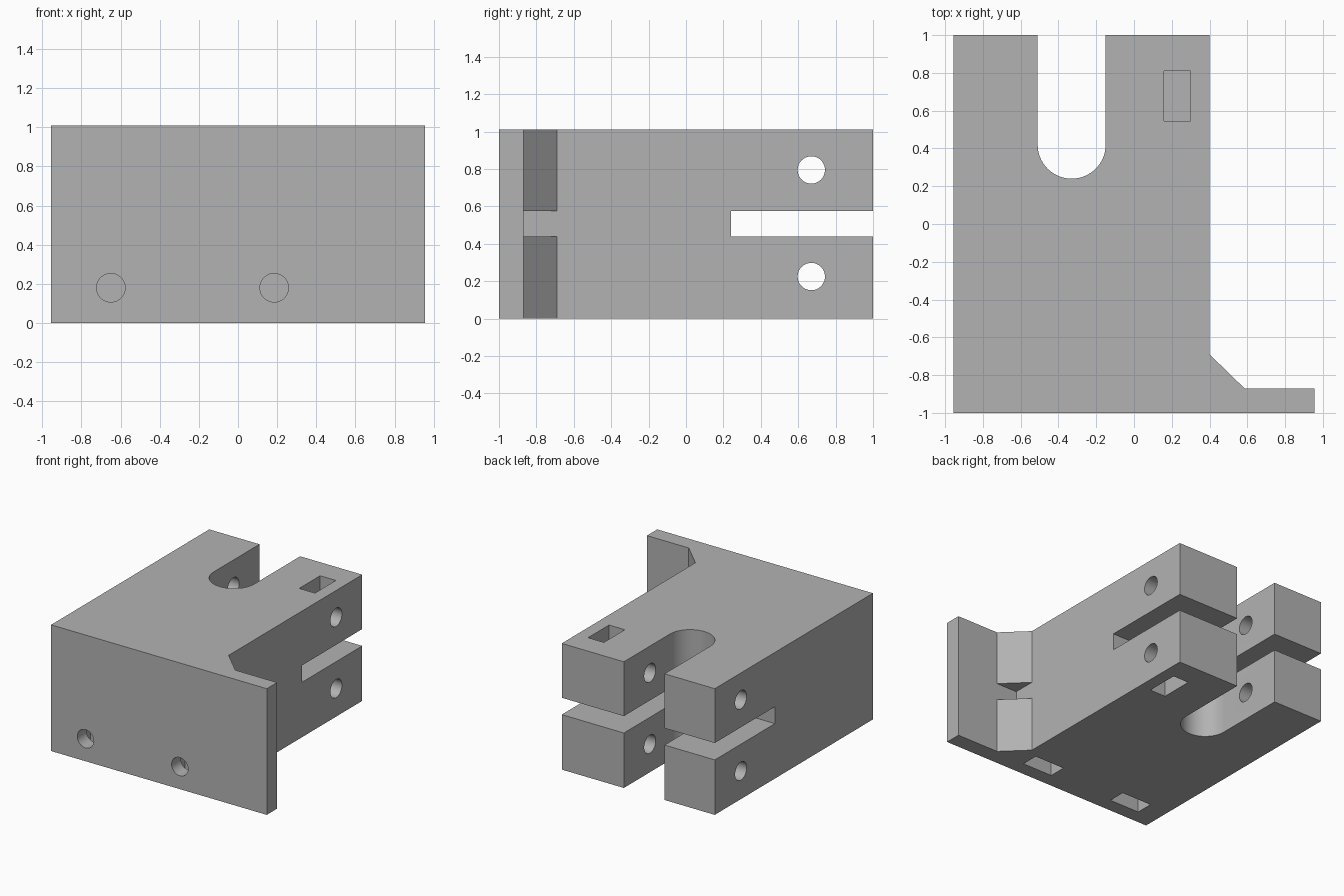
import bpy, bmesh, math
from mathutils import Matrix

cube = bpy.data.objects.get("Cube")
if cube:
    bpy.data.objects.remove(cube, do_unlink=True)

HEIGHT = 1.01
HOLE_RADIUS = 0.073

grey = bpy.data.materials.new("plain grey")
grey.use_nodes = True
grey.diffuse_color = (0.45, 0.45, 0.45, 1)
grey.node_tree.nodes["Principled BSDF"].inputs["Base Color"].default_value = grey.diffuse_color


def make_object(name, bm):
    bmesh.ops.recalc_face_normals(bm, faces=bm.faces)
    mesh = bpy.data.meshes.new(name)
    bm.to_mesh(mesh)
    bm.free()
    mesh.materials.append(grey)
    obj = bpy.data.objects.new(name, mesh)
    bpy.context.collection.objects.link(obj)
    return obj


def prism(name, outline, z0, z1):
    bm = bmesh.new()
    face = bm.faces.new([bm.verts.new((x, y, z0)) for x, y in outline])
    top = bmesh.ops.extrude_face_region(bm, geom=[face])["geom"]
    verts = [v for v in top if isinstance(v, bmesh.types.BMVert)]
    bmesh.ops.translate(bm, verts=verts, vec=(0, 0, z1 - z0))
    return make_object(name, bm)


def box(name, x0, x1, y0, y1, z0, z1):
    return prism(name, [(x0, y0), (x1, y0), (x1, y1), (x0, y1)], z0, z1)


def rod(name, center, length, axis):
    bm = bmesh.new()
    turn = Matrix.Rotation(math.pi / 2, 4, "Y" if axis == "X" else "X")
    bmesh.ops.create_cone(bm, cap_ends=True, segments=48, radius1=HOLE_RADIUS,
                          radius2=HOLE_RADIUS, depth=length,
                          matrix=Matrix.Translation(center) @ turn)
    return make_object(name, bm)


# Body with front flange and a round-ended slot open at the back
slot_x, slot_y, slot_r = -0.33, 0.42, 0.18
arc = [(slot_x + slot_r * math.cos(a), slot_y - slot_r * math.sin(a))
       for a in (math.pi * i / 32 for i in range(33))]
outline = [(-0.955, -1), (0.955, -1), (0.955, -0.87), (0.4, -0.87), (0.4, 1),
           (slot_x + slot_r, 1), *arc, (slot_x - slot_r, 1), (-0.955, 1)]
body = prism("clamp_body", outline, 0, HEIGHT)

# Horizontal slit that splits the arms
cutters = [box("slit_cutter", -1.2, 0.7, 0.24, 1.2, 0.44, 0.575)]

# Cross bolt holes through both arms, with nut pockets in the left arm
for z in (0.225, 0.795):
    cutters.append(rod("cross_hole_cutter", (-0.3, 0.67, z), 2, "X"))
for z0, z1 in ((-0.1, 0.37), (0.65, 1.2)):
    cutters.append(box("arm_pocket_cutter", 0.16, 0.3, 0.545, 0.81, z0, z1))

# Front bolt holes, with nut pockets open at the bottom
for x in (-0.65, 0.185):
    cutters.append(rod("front_hole_cutter", (x, -0.85, 0.18), 0.7, "Y"))
    cutters.append(box("front_pocket_cutter", x - 0.133, x + 0.133,
                       -0.885, -0.745, -0.1, 0.325))

for cutter in cutters:
    cutter.hide_render = True
    mod = body.modifiers.new("cut", "BOOLEAN")
    mod.operation = "DIFFERENCE"
    mod.solver = "EXACT"
    mod.object = cutter

# Bake the cuts and drop the cutters
bpy.context.view_layer.update()
result = bpy.data.meshes.new_from_object(body.evaluated_get(bpy.context.evaluated_depsgraph_get()))
body.modifiers.clear()
body.data = result
for cutter in cutters:
    bpy.data.objects.remove(cutter, do_unlink=True)

# Sloped braces between flange and body, one above and one below the gap
for name, z0, z1 in (("lower_brace", 0, 0.44), ("upper_brace", 0.575, HEIGHT)):
    prism(name, [(0.4, -0.87), (0.585, -0.87), (0.4, -0.69)], z0, z1)

# Smooth the round walls, keep the edges sharp
bpy.ops.object.select_all(action="DESELECT")
body.select_set(True)
bpy.context.view_layer.objects.active = body
bpy.ops.object.shade_smooth_by_angle(angle=math.radians(30))
